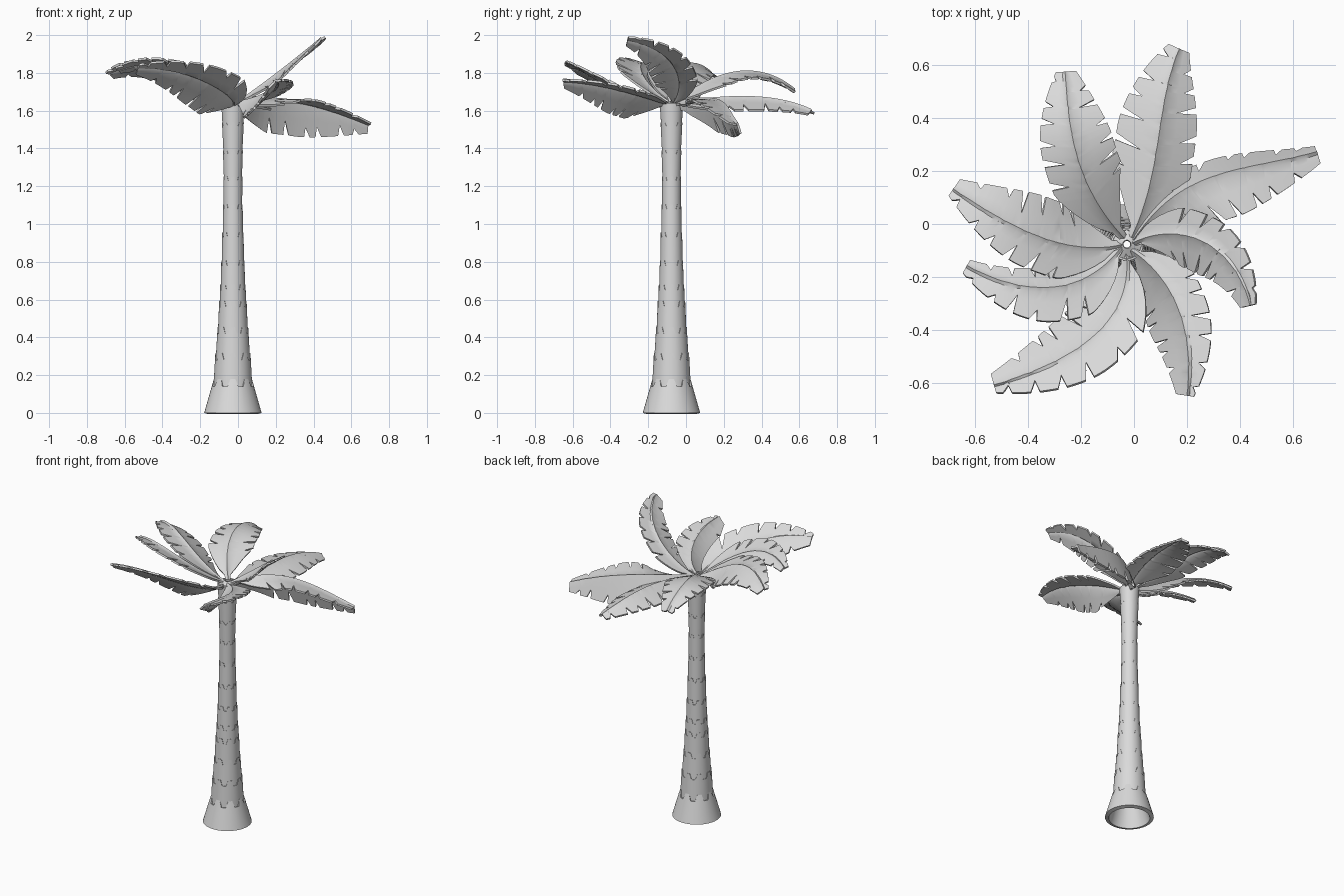
import bpy, math, random
from mathutils import Vector

random.seed(4)
cube = bpy.data.objects.get("Cube")
if cube:
    bpy.data.objects.remove(cube)

grey = bpy.data.materials.new("plain_grey")
grey.use_nodes = True
grey.diffuse_color = (0.7, 0.7, 0.7, 1)
grey.node_tree.nodes["Principled BSDF"].inputs["Base Color"].default_value = (0.7, 0.7, 0.7, 1)

CENTRE = Vector((-0.027, -0.077, 0))


def make_object(name, verts, faces, thickness):
    mesh = bpy.data.meshes.new(name)
    mesh.from_pydata(verts, [], faces)
    mesh.materials.append(grey)
    obj = bpy.data.objects.new(name, mesh)
    bpy.context.collection.objects.link(obj)
    solid = obj.modifiers.new("thickness", "SOLIDIFY")
    solid.thickness = thickness
    solid.offset = -1
    bpy.ops.object.select_all(action="DESELECT")
    obj.select_set(True)
    bpy.context.view_layer.objects.active = obj
    bpy.ops.object.modifier_apply(modifier=solid.name)
    bpy.ops.object.shade_smooth_by_angle(angle=math.radians(35))


# Trunk: nested collars, each with a toothed upper rim
TEETH, STEPS = 8, 6
SIDES = TEETH * STEPS


def collar(name, z0, r0, z1, r1, tooth, thickness):
    verts, faces = [], []

    def ring_point(i, r, z):
        a = math.tau * (i - STEPS / 2) / SIDES
        return CENTRE + Vector((r * math.cos(a), r * math.sin(a), z))

    for r, z in ((r0, z0), (r1, z1)):
        verts += [ring_point(i, r, z) for i in range(SIDES)]
    for i in range(SIDES):
        j = (i + 1) % SIDES
        faces.append((i, j, SIDES + j, SIDES + i))
    if tooth:
        tip_radius = r1 + (r1 - r0) * tooth / (z1 - z0)
        for k in range(TEETH):
            first = k * STEPS
            low = [SIDES + first + c for c in range(1, 6)]
            high = [len(verts) + c for c in range(3)]
            verts += [ring_point(first + c, tip_radius, z1 + tooth) for c in (2, 3, 4)]
            faces += [(low[0], low[1], high[0]), (low[3], low[4], high[2])]
            faces += [(low[c + 1], low[c + 2], high[c + 1], high[c]) for c in range(2)]
    make_object(name, verts, faces, thickness)


collar("trunk_base", 0, 0.152, 0.14, 0.112, 0.04, 0.025)
rims = [(0.14, 0.104), (0.28, 0.093), (0.42, 0.081), (0.56, 0.072), (0.65, 0.066), (0.78, 0.06),
        (0.93, 0.055), (1.08, 0.05), (1.23, 0.048), (1.37, 0.05), (1.52, 0.055), (1.64, 0.06)]
for n, ((z0, r0), (z1, r1)) in enumerate(zip(rims, rims[1:])):
    last = n == len(rims) - 2
    collar(f"trunk_collar_{n + 1}", z0 - 0.01, r0 - 0.001, z1, r1 + 0.002,
           0 if last else 0.036 - 0.002 * n, 0.008)
collar("crown", 1.63, 0.058, 1.65, 0.016, 0, 0.008)


# Leaves: a curved spine with torn, sweeping blades on both sides
TEAR_BACK, TEAR_FRONT = 0.008, 0.032


def spine_at(points, t):
    total = Vector((0, 0, 0))
    for i, p in enumerate(points):
        weight = 1
        for j in range(4):
            if j != i:
                weight *= (3 * t - j) / (i - j)
        total += Vector(p) * weight
    return total


def blade_width(t):
    grow = min(1, max(0, (t - 0.04) / 0.24)) ** 0.7
    taper = 1 - 0.72 * max(0, (t - 0.5) / 0.5) ** 1.6
    return grow * taper


def torn(t, tears):
    factor = 1
    for at, depth in tears:
        reach = TEAR_BACK if t < at else TEAR_FRONT
        factor = min(factor, 1 - depth * max(0, 1 - abs(t - at) / reach))
    return factor


def leaf(name, points, left, right, tilt, droop=0.2):
    tears = []
    for phase in (0, 0.06):
        tears.append([(0.24 + phase + 0.125 * k + random.uniform(-0.025, 0.025),
                       random.uniform(0.3, 0.7)) for k in range(6)])
    rows = {k / 24 for k in range(25)}
    for at, _ in tears[0] + tears[1]:
        rows |= {at - TEAR_BACK, at, at + TEAR_FRONT}
    rows = sorted(t for t in rows if t <= 1)
    columns = [-1, -0.7, -0.4, -0.1, 0, 0.1, 0.4, 0.7, 1]
    verts, faces = [], []
    for t in rows:
        p = spine_at(points, t)
        along = spine_at(points, t + 0.01) - spine_at(points, t - 0.01)
        along /= along.xy.length
        side = Vector((-along.y, along.x, 0))
        side.z = tilt[0] * side.x + tilt[1] * side.y
        for c in columns:
            half = left if c > 0 else right
            w = 0.014 * min(1, abs(c) * 3) * (1 - t)
            w += abs(c) * half * blade_width(t) * torn(t, tears[c > 0])
            v = p + side * math.copysign(w, c) + along * w * 0.45 * (1 - t)
            v.z += (0.008 if c == 0 else 0) - droop * w
            verts.append(v)
    n = len(columns)
    for r in range(len(rows) - 1):
        for c in range(n - 1):
            a = r * n + c
            faces.append((a, a + 1, a + n + 1, a + n))
    make_object(name, verts, faces, 0.012)


leaf("back_leaf", [(-0.01, -0.05, 1.63), (0.07, 0.2, 1.655), (0.11, 0.44, 1.65), (0.17, 0.66, 1.59)],
     0.15, 0.13, (-0.1, 0), 0.35)
leaf("back_right_leaf", [(-0.04, -0.05, 1.63), (-0.18, 0.16, 1.76), (-0.24, 0.37, 1.79), (-0.26, 0.57, 1.7)],
     0.12, 0.14, (0, 0))
leaf("left_leaf", [(0, -0.06, 1.63), (0.2, 0.13, 1.65), (0.43, 0.21, 1.61), (0.69, 0.27, 1.52)],
     0.05, 0.16, (0, -1.65), 1.45)
leaf("front_left_high_leaf", [(0, -0.07, 1.63), (0.18, -0.04, 1.76), (0.34, -0.12, 1.885), (0.44, -0.31, 1.97)],
     0.09, 0.11, (0.74, 0.1), 0.2)
leaf("front_leaf", [(-0.01, -0.1, 1.63), (0.13, -0.24, 1.67), (0.2, -0.43, 1.72), (0.2, -0.65, 1.75)],
     0.1, 0.12, (0.6, 0), 0.4)
leaf("front_right_leaf", [(-0.03, -0.11, 1.62), (-0.08, -0.35, 1.69), (-0.27, -0.51, 1.78), (-0.53, -0.61, 1.82)],
     0.12, 0.13, (0.42, -0.6), 0.15)
leaf("right_low_leaf", [(-0.05, -0.09, 1.63), (-0.21, -0.22, 1.75), (-0.41, -0.24, 1.83), (-0.63, -0.16, 1.81)],
     0.12, 0.07, (0, -0.55))
leaf("right_leaf", [(-0.05, -0.08, 1.63), (-0.26, -0.08, 1.75), (-0.47, 0, 1.83), (-0.68, 0.13, 1.79)],
     0.12, 0.14, (0, -0.45))
